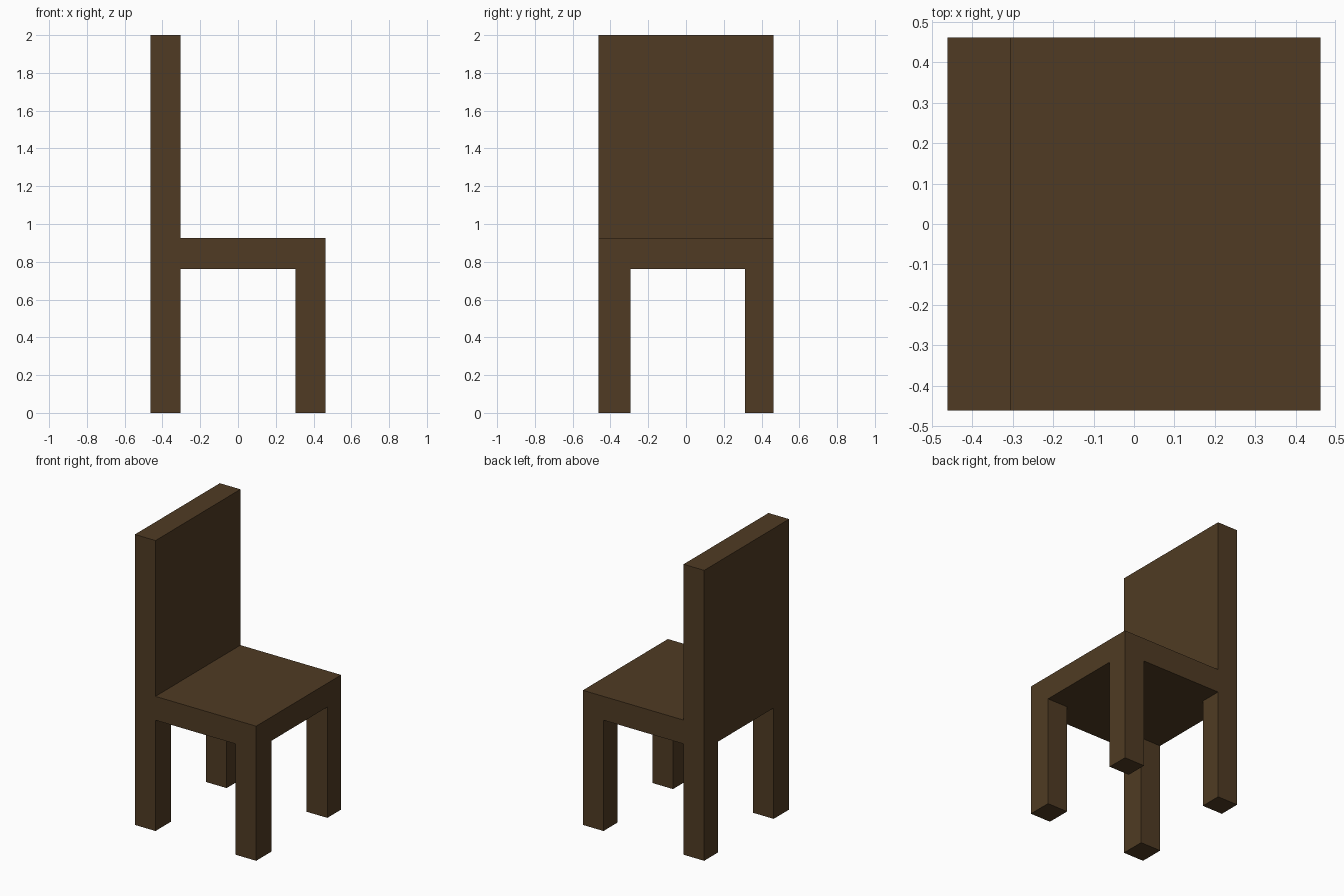
import bpy
import bmesh
from mathutils import Vector

default = bpy.data.objects.get("Cube")
if default:
    bpy.data.objects.remove(default, do_unlink=True)

# Dark brown wood
COLOUR = (0.08, 0.044, 0.017, 1.0)
wood = bpy.data.materials.new("dark_brown_wood")
wood.use_nodes = True
wood.diffuse_color = COLOUR
wood.node_tree.nodes["Principled BSDF"].inputs["Base Color"].default_value = COLOUR


def box(name, x, y, z):
    """Flat-faced box spanning the given (low, high) ranges."""
    bm = bmesh.new()
    bmesh.ops.create_cube(bm, size=1)
    low, high = (Vector(corner) for corner in zip(x, y, z))
    for v in bm.verts:
        v.co = (low + high) / 2 + v.co * (high - low)
    mesh = bpy.data.meshes.new(name)
    bm.to_mesh(mesh)
    bm.free()
    mesh.materials.append(wood)
    obj = bpy.data.objects.new(name, mesh)
    bpy.context.collection.objects.link(obj)
    return obj


HALF = 0.462          # half of the square footprint
BACK_X = -0.305       # inner face of the backrest
SEAT_Z = (0.763, 0.927)
WHOLE = (-HALF, HALF)

# Seat and backrest, butted together
box("seat", (BACK_X, HALF), WHOLE, SEAT_Z)
box("backrest", (-HALF, BACK_X), WHOLE, (SEAT_Z[0], 2.0))

# Four legs, one pair slightly wider than the other
leg_x = {"back": (-HALF, BACK_X), "front": (0.305, HALF)}
leg_y = {"wide": (-HALF, -0.294), "narrow": (0.312, HALF)}
for end, x in leg_x.items():
    for kind, y in leg_y.items():
        box(f"{end}_{kind}_leg", x, y, (0, SEAT_Z[0]))
